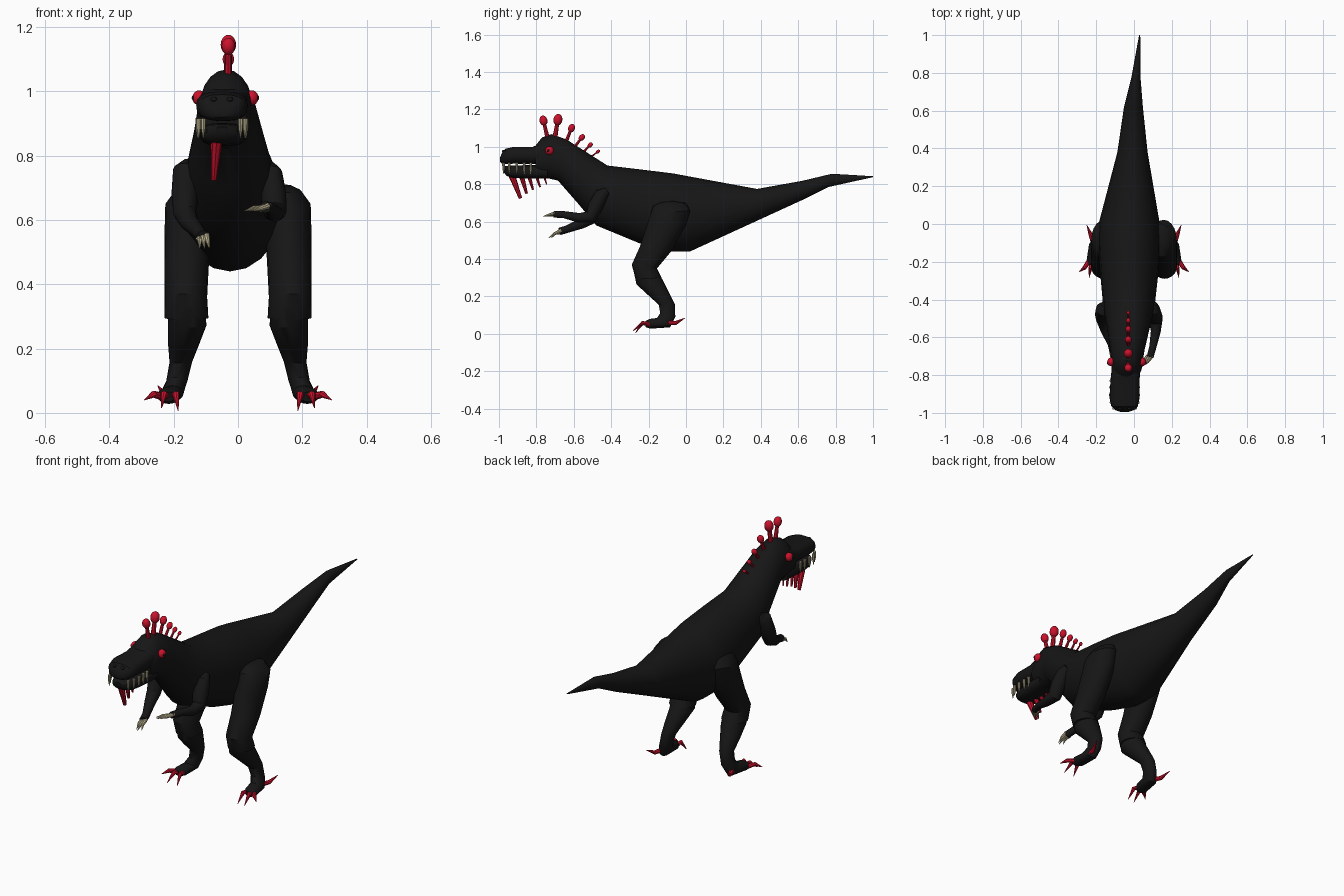
import bpy, bmesh
from math import pi, cos, sin, radians
from mathutils import Vector


def material(name, rgb):
    m = bpy.data.materials.new(name)
    m.diffuse_color = (*rgb, 1)
    return m


BLACK = material("black_hide", (0.008, 0.008, 0.008))
RED = material("red", (0.6, 0.006, 0.025))
BONE = material("bone", (0.5, 0.45, 0.28))


def skin(name, rings, mat):
    """Bridge a list of equal-length rings and cap both ends."""
    bm = bmesh.new()
    loops = [[bm.verts.new(p) for p in ring] for ring in rings]
    n = len(loops[0])
    for a, b in zip(loops, loops[1:]):
        for i in range(n):
            bm.faces.new((a[i], a[(i + 1) % n], b[(i + 1) % n], b[i]))
    bm.faces.new(loops[0])
    bm.faces.new(loops[-1])
    bmesh.ops.recalc_face_normals(bm, faces=bm.faces)
    me = bpy.data.meshes.new(name)
    bm.to_mesh(me)
    bm.free()
    me.materials.append(mat)
    ob = bpy.data.objects.new(name, me)
    bpy.context.collection.objects.link(ob)
    me.shade_smooth()
    me.set_sharp_from_angle(angle=radians(35))
    return ob


def loft(name, sections, mat=BLACK, n=20, square=1.0, side=1):
    """Sections: (y1, z1, y2, z2, half width, centre x); the two points span the profile."""
    rings = []
    for y1, z1, y2, z2, hw, cx in sections:
        ring = []
        for i in range(n):
            c, s = cos(2 * pi * i / n), sin(2 * pi * i / n)
            u = abs(c) ** square * (1 if c > 0 else -1)
            w = abs(s) ** square * (1 if s > 0 else -1)
            t = (1 - u) / 2
            ring.append((side * (cx + hw * w), y1 + (y2 - y1) * t, z1 + (z2 - z1) * t))
        rings.append(ring)
    return skin(name, rings, mat)


def tube(name, points, mat, n=12):
    """Round tube through (x, y, z, radius) points."""
    ps = [Vector(p[:3]) for p in points]
    rings = []
    for i, p in enumerate(ps):
        d = (ps[min(i + 1, len(ps) - 1)] - ps[max(i - 1, 0)]).normalized()
        ref = Vector((1, 0, 0)) if abs(d.x) < 0.8 else Vector((0, 0, 1))
        u = d.cross(ref).normalized()
        v = d.cross(u)
        r = points[i][3]
        rings.append([p + r * (u * cos(2 * pi * k / n) + v * sin(2 * pi * k / n)) for k in range(n)])
    return skin(name, rings, mat)


def ball(name, loc, scale, mat, tilt=0):
    bpy.ops.mesh.primitive_uv_sphere_add(segments=16, ring_count=10, location=loc, rotation=(tilt, 0, 0))
    ob = bpy.context.object
    ob.name, ob.scale = name, scale
    ob.data.materials.append(mat)
    ob.data.shade_smooth()
    return ob


# Body, tail and neck
loft("body", [
    (1.0, .843, 1.0, .838, .003, .03), (.78, .856, .76, .785, .025, .01),
    (.62, .818, .62, .715, .05, -.003), (.38, .775, .38, .605, .08, -.008),
    (.0, .845, .02, .44, .16, -.025), (-.07, .858, -.1, .44, .165, -.025),
    (-.25, .88, -.25, .485, .155, -.025), (-.42, .90, -.48, .58, .135, -.027),
    (-.53, .97, -.58, .70, .112, -.03), (-.64, 1.04, -.685, .82, .092, -.035),
    (-.72, 1.068, -.73, .83, .083, -.037), (-.77, 1.05, -.775, .835, .08, -.04),
    (-.81, 1.0, -.80, .845, .07, -.045)])

# Head: upper snout and lower jaw
loft("upper_snout", [
    (-.74, 1.03, -.74, .905, .075, -.04), (-.82, 1.0, -.82, .908, .077, -.047),
    (-.92, 1.0, -.92, .91, .08, -.05), (-.965, .99, -.965, .908, .07, -.05),
    (-.985, .965, -.985, .912, .05, -.05), (-.995, .94, -.995, .92, .02, -.05)], square=.75)
loft("lower_jaw", [
    (-.74, .902, -.74, .83, .068, -.04), (-.86, .902, -.86, .83, .07, -.048),
    (-.93, .90, -.93, .835, .065, -.05), (-.965, .897, -.96, .845, .048, -.05),
    (-.98, .89, -.975, .865, .02, -.05)], square=.75)
for s in (-1, 1):
    ball("eye", (-.039 + s * .082, -.73, .98), (.021, .023, .023), RED)
    ball("pupil", (-.039 + s * .1, -.735, .98), (.005, .008, .008), BLACK)
    ball("nostril", (-.05 + s * .025, -.975, .975), (.01, .01, .008), BLACK)
    for y, w in ((-.975, .058), (-.945, .072), (-.905, .075), (-.865, .074), (-.83, .072)):
        x = -.05 + s * w
        tube("tooth", [(x, y, .915, .008), (x, y, .885, .007), (x, y, .855, .001)], BONE, 8)

# Red spines hanging under the jaw
for y, z, dy, r in ((-.93, .725, .045, .018), (-.88, .75, .028, .014), (-.84, .77, .022, .011),
                    (-.80, .785, .02, .009), (-.76, .80, .015, .006)):
    tube("jaw_spine", [(-.067, y, .845, r), (-.075, y + dy, z, r * .5)], RED, 8)

# Crest of stalked red bulbs
for by, bz, y, z, r in ((-.742, 1.055, -.762, 1.14, .021), (-.70, 1.055, -.685, 1.145, .024),
                        (-.64, 1.03, -.612, 1.10, .018), (-.595, 1.0, -.557, 1.05, .015),
                        (-.55, .97, -.512, 1.01, .012), (-.51, .945, -.47, .975, .009)):
    tube("crest_stalk", [(-.031, by, bz, r * .55), (-.03, y, z, r * .4)], RED, 8)
    d = Vector((0, y - by, z - bz))
    ball("crest_bulb", (-.03, y, z), (r, r, r * 1.3), RED, Vector((0, 0, 1)).rotation_difference(d).to_euler().x)

# Legs with red claws
for s in (-1, 1):
    loft("thigh", [
        (-.13, .705, -.07, .71, .025, .14), (-.175, .685, -.0, .70, .05, .145),
        (-.19, .64, .022, .66, .068, .158), (-.21, .58, .0, .58, .072, .156),
        (-.245, .47, -.08, .44, .069, .16), (-.29, .37, -.155, .35, .066, .162),
        (-.268, .29, -.13, .30, .068, .16)], side=s)
    loft("lower_leg", [
        (-.285, .36, -.16, .35, .055, .16), (-.265, .265, -.12, .28, .06, .158),
        (-.20, .205, -.085, .21, .047, .17), (-.145, .155, -.06, .16, .035, .178),
        (-.138, .11, -.057, .09, .033, .19), (-.155, .085, -.085, .035, .035, .205),
        (-.195, .08, -.19, .028, .036, .215), (-.222, .065, -.215, .035, .022, .218)], side=s)
    for bx, mx, tx, ty, tz in ((.235, .262, .292, -.255, .04), (.218, .23, .238, -.285, .015),
                               (.2, .193, .186, -.27, .006)):
        tube("toe_claw", [(s * bx, -.19, .05, .013), (s * mx, -.232, .058, .011),
                          (s * tx, ty, tz, .001)], RED, 8)
    tube("heel_claw", [(s * .215, -.1, .06, .013), (s * .23, -.055, .058, .011),
                       (s * .25, -.005, .085, .001)], RED, 8)

# Arms: one lowered, one raised, each with bone claws
arms = {
    "left": [(-.155, -.425, .775, .02), (-.16, -.45, .755, .042), (-.165, -.48, .68, .042),
             (-.165, -.505, .62, .036), (-.15, -.56, .59, .028), (-.12, -.635, .56, .02),
             (-.11, -.675, .548, .02)],
    "right": [(.1, -.42, .765, .02), (.1, -.45, .745, .038), (.11, -.485, .68, .04),
              (.115, -.51, .625, .036), (.115, -.57, .62, .026), (.1, -.65, .637, .019),
              (.085, -.705, .64, .018)]}
for side, pts in arms.items():
    tube(side + "_arm", pts, BLACK)
    x, y, z, _ = pts[-1]
    dx, dz = (.006, -.036) if side == "left" else (-.05, -.012)
    for k in (-1, 0, 1):
        tube("hand_claw", [(x + k * .012, y + .008, z + k * .005, .01),
                           (x + k * .012 + dx * .5, y - .025, z + dz * .3, .008),
                           (x + k * .015 + dx, y - .06 + .015 * abs(k), z + dz, .001)], BONE, 8)
